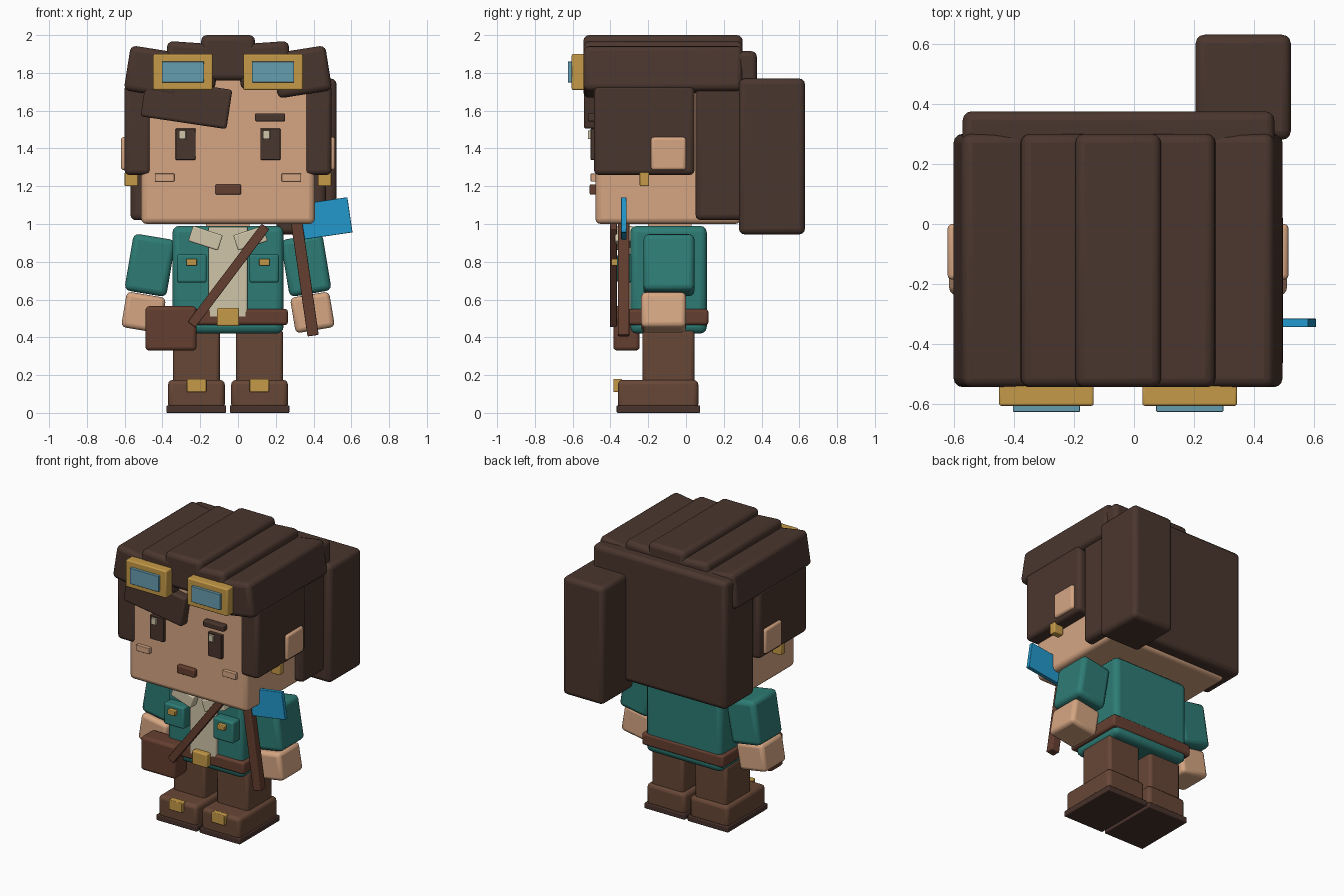
import bpy, bmesh, math

if "Cube" in bpy.data.objects:
    bpy.data.objects.remove(bpy.data.objects["Cube"])

MID = -0.053  # symmetry line of the figure


def linear(hexcode):
    vals = [int(hexcode[i:i + 2], 16) / 255 for i in (0, 2, 4)]
    return [v / 12.92 if v <= 0.04045 else ((v + 0.055) / 1.055) ** 2.4 for v in vals] + [1]


MATS = {}
for name, code in dict(hair_brown="4A362E", skin="D6A683", teal="2E7C75", leather="674736",
                       strap_brown="653F30", gold="C59A48", cream="D0C5A8",
                       lens_blue="669DB0", flag_blue="2299CC", sole_dark="48322B").items():
    MATS[name] = bpy.data.materials.new(name)
    MATS[name].diffuse_color = linear(code)


def box(name, mat, x, y, z, bevel=0.02, tilt=0):
    """Rounded box from (min, max) ranges, tilted about the depth axis (degrees)."""
    mesh = bpy.data.meshes.new(name)
    bm = bmesh.new()
    bmesh.ops.create_cube(bm, size=1)
    bmesh.ops.scale(bm, vec=(x[1] - x[0], y[1] - y[0], z[1] - z[0]), verts=bm.verts)
    bm.to_mesh(mesh)
    bm.free()
    mesh.materials.append(MATS[mat])
    ob = bpy.data.objects.new(name, mesh)
    bpy.context.collection.objects.link(ob)
    ob.location = [(r[0] + r[1]) / 2 for r in (x, y, z)]
    ob.rotation_euler.y = math.radians(tilt)
    if bevel:
        mod = ob.modifiers.new("round", 'BEVEL')
        mod.width, mod.segments = bevel, 3
    bpy.ops.object.select_all(action='DESELECT')
    ob.select_set(True)
    bpy.context.view_layer.objects.active = ob
    bpy.ops.object.shade_smooth_by_angle(angle=math.radians(35))
    return ob


def pair(name, mat, x, y, z, bevel=0.02, tilt=0):
    """Box on the left of the picture plane plus its mirror image."""
    box(name + "_a", mat, x, y, z, bevel, tilt)
    box(name + "_b", mat, (2 * MID - x[1], 2 * MID - x[0]), y, z, bevel, -tilt)


def span(centre, size):
    return (centre - size / 2, centre + size / 2)


# Head and face
box("head", "skin", (-0.513, 0.407), (-0.48, 0.29), (1.0, 1.82), 0.03)
box("neck", "skin", (-0.17, 0.06), (-0.2, 0.03), (0.95, 1.03), 0)
pair("ear", "skin", (-0.62, -0.48), (-0.185, 0.0), (1.285, 1.46), 0.015)
pair("earring", "gold", (-0.60, -0.53), (-0.245, -0.195), (1.2, 1.275), 0.006)
pair("eye", "hair_brown", (-0.33, -0.225), (-0.505, -0.46), (1.34, 1.505), 0.003)
for x0 in (-0.313, 0.132):
    box("eye_glint", "cream", (x0, x0 + 0.037), (-0.52, -0.48), (1.45, 1.495), 0.003)
box("eyebrow", "hair_brown", (0.09, 0.25), (-0.52, -0.46), (1.543, 1.585), 0.008)
pair("cheek", "skin", (-0.44, -0.337), (-0.505, -0.46), (1.225, 1.267), 0.004)
box("mouth", "strap_brown", (-0.12, 0.017), (-0.51, -0.46), (1.155, 1.21), 0.008)

# Hair
box("hair_back", "hair_brown", (-0.57, 0.467), (0.05, 0.375), (1.02, 1.915), 0.03)
pair("hair_side", "hair_brown", (-0.601, -0.46), (-0.487, 0.045), (1.26, 1.74), 0.025)
top_y = (-0.543, 0.3)
box("hair_top_middle", "hair_brown", (-0.195, 0.09), top_y, (1.76, 2.0), 0.03)
pair("hair_top_inner", "hair_brown", span(-0.247, 0.27), top_y, span(1.84, 0.24), 0.03, 4)
pair("hair_top_outer", "hair_brown", span(-0.443, 0.29), top_y, span(1.805, 0.24), 0.03, 9)
box("hair_fringe", "hair_brown", span(-0.273, 0.46), (-0.541, -0.42), span(1.64, 0.21), 0.015, 8.5)
box("ponytail", "hair_brown", (0.205, 0.522), (0.28, 0.63), (0.945, 1.77), 0.03)

# Goggles
pair("goggle_frame", "gold", (-0.449, -0.134), (-0.605, -0.53), (1.71, 1.9), 0.008)
pair("goggle_lens", "lens_blue", (-0.403, -0.18), (-0.625, -0.58), (1.75, 1.86), 0.003)

# Jacket and shirt
box("jacket", "teal", (-0.347, 0.241), (-0.295, 0.11), (0.42, 0.99), 0.035)
box("shirt_panel", "cream", (-0.157, 0.051), (-0.315, -0.26), (0.5, 0.985), 0.01)
pair("collar", "cream", span(-0.172, 0.165), (-0.375, -0.28), span(0.925, 0.085), 0.008, 18)
pair("pocket", "teal", (-0.323, -0.166), (-0.365, -0.28), (0.69, 0.84), 0.012)
pair("pocket_button", "gold", (-0.273, -0.218), (-0.395, -0.35), (0.78, 0.815), 0.005)
box("belt", "strap_brown", (-0.37, 0.264), (-0.315, 0.118), (0.465, 0.55), 0.015)
box("belt_buckle", "gold", (-0.111, 0.006), (-0.355, -0.3), (0.46, 0.555), 0.008)

# Arms
pair("sleeve", "teal", span(-0.466, 0.225), (-0.225, 0.045), span(0.782, 0.305), 0.03, 9.5)
pair("hand", "skin", span(-0.5, 0.21), (-0.237, 0.0), span(0.532, 0.19), 0.025, 9.5)

# Legs and boots
pair("leg", "leather", (-0.345, -0.096), (-0.23, 0.045), (0.14, 0.44), 0.02)
pair("boot", "leather", (-0.37, -0.07), (-0.36, 0.065), (0.02, 0.175), 0.025)
pair("sole", "sole_dark", (-0.378, -0.063), (-0.367, 0.075), (0.0, 0.04), 0.006)
pair("boot_buckle", "gold", (-0.27, -0.168), (-0.385, -0.34), (0.11, 0.18), 0.005)

# Satchel with shoulder strap
box("satchel", "strap_brown", (-0.49, -0.22), (-0.385, -0.245), (0.33, 0.565), 0.02)
box("satchel_strap", "strap_brown", span(-0.05, 0.05), (-0.402, -0.365), span(0.727, 0.65), 0.004, 37)

# Flag on a pole
box("flag_pole", "strap_brown", span(0.345, 0.06), (-0.36, -0.3), span(0.77, 0.73), 0.006, -8.3)
box("flag", "flag_blue", span(0.464, 0.26), (-0.343, -0.315), span(1.03, 0.188), 0.003, -8.3)

for m in bpy.data.materials:
    if m.users and not m.is_grease_pencil:
        m.use_nodes = True
        m.node_tree.nodes["Principled BSDF"].inputs["Base Color"].default_value = m.diffuse_color
